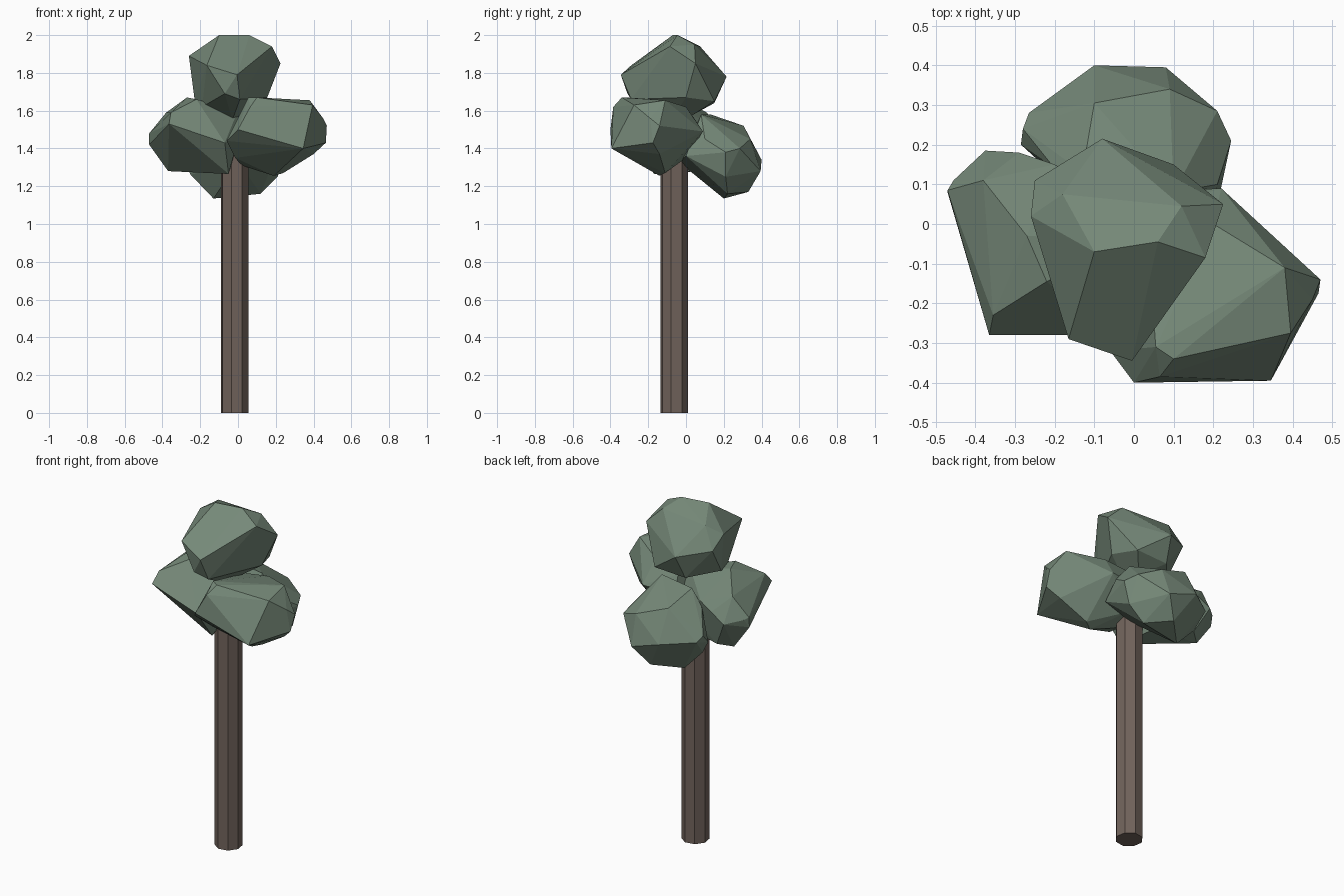
import bpy, bmesh
from math import radians
from mathutils import Matrix


def material(name, color):
    m = bpy.data.materials.new(name)
    m.diffuse_color = (*color, 1)
    return m


def finish(name, bm, mat):
    bmesh.ops.recalc_face_normals(bm, faces=bm.faces)
    me = bpy.data.meshes.new(name)
    bm.to_mesh(me)
    bm.free()
    me.materials.append(mat)
    ob = bpy.data.objects.new(name, me)
    bpy.context.collection.objects.link(ob)
    return ob


def leaf_clump(name, points):
    """Faceted boulder-like clump: convex hull of its corner points."""
    bm = bmesh.new()
    for p in points:
        bm.verts.new(p)
    bmesh.ops.convex_hull(bm, input=bm.verts)
    loose = [v for v in bm.verts if not v.link_faces]
    bmesh.ops.delete(bm, geom=loose, context='VERTS')
    bmesh.ops.dissolve_limit(bm, angle_limit=radians(4), verts=bm.verts, edges=bm.edges)
    return finish(name, bm, leaves)


leaves = material("leaves", (0.18, 0.25, 0.19))
bark = material("bark", (0.165, 0.125, 0.105))

# Trunk: eight-sided post, slightly off centre
bm = bmesh.new()
place = Matrix.Translation((-0.018, -0.062, 0.75)) @ Matrix.Rotation(radians(32), 4, 'Z')
bmesh.ops.create_cone(bm, cap_ends=True, segments=8, radius1=0.075, radius2=0.075,
                      depth=1.5, matrix=place)
finish("trunk", bm, bark)

# Crown clump
leaf_clump("top_leaves", [
    (-0.10, -0.07, 2.0), (0.06, -0.045, 2.0), (0.18, -0.085, 1.94), (0.12, 0.045, 1.95),
    (0.225, 0.05, 1.85), (-0.08, 0.215, 1.78), (-0.25, 0.11, 1.82), (-0.26, 0.02, 1.89),
    (-0.18, 0.075, 1.94), (-0.165, -0.29, 1.84), (-0.005, -0.345, 1.79), (-0.07, -0.31, 1.69),
    (-0.23, 0.0, 1.66), (-0.19, -0.1, 1.62), (0.01, -0.29, 1.66), (0.155, 0.0, 1.67),
    (0.10, 0.15, 1.65), (-0.10, 0.15, 1.64), (0.0, 0.04, 1.58), (-0.03, -0.08, 1.55)])

# Left clump
leaf_clump("left_leaves", [
    (-0.365, -0.28, 1.53), (-0.355, -0.23, 1.59), (-0.07, -0.28, 1.43), (-0.22, -0.145, 1.66),
    (-0.27, -0.03, 1.67), (-0.38, 0.11, 1.59), (-0.47, 0.085, 1.48), (-0.455, 0.11, 1.47),
    (-0.47, 0.08, 1.42), (-0.375, 0.185, 1.45), (-0.29, 0.18, 1.50), (-0.20, 0.15, 1.53),
    (-0.37, 0.08, 1.28), (-0.30, 0.14, 1.30), (-0.05, -0.17, 1.265), (-0.10, 0.05, 1.28),
    (0.0, -0.15, 1.45), (-0.04, 0.06, 1.40), (0.02, 0.0, 1.50), (0.0, -0.04, 1.60)])

# Right clump
leaf_clump("right_leaves", [
    (0.10, -0.34, 1.67), (0.055, -0.31, 1.67), (0.0, -0.40, 1.50), (-0.015, -0.22, 1.35),
    (0.345, -0.395, 1.40), (0.065, -0.385, 1.62), (0.395, -0.275, 1.63), (0.45, -0.19, 1.56),
    (0.38, -0.11, 1.655), (0.47, -0.14, 1.52), (0.465, -0.175, 1.43), (0.22, 0.09, 1.49),
    (0.20, 0.0, 1.62), (0.03, 0.03, 1.58), (-0.06, -0.32, 1.44), (0.40, -0.14, 1.37),
    (0.24, -0.11, 1.27), (0.19, -0.14, 1.255), (0.02, -0.10, 1.31), (0.05, 0.0, 1.35),
    (0.02, 0.08, 1.48)])

# Back clump
leaf_clump("back_leaves", [
    (-0.10, 0.40, 1.34), (0.08, 0.395, 1.28), (0.09, 0.34, 1.45), (-0.10, 0.305, 1.52),
    (0.21, 0.285, 1.40), (0.245, 0.21, 1.38), (0.21, 0.10, 1.45), (0.21, 0.21, 1.25),
    (-0.265, 0.28, 1.35), (-0.285, 0.20, 1.33), (-0.25, 0.20, 1.26), (-0.13, 0.20, 1.135),
    (0.12, 0.22, 1.16), (0.0, 0.33, 1.17), (-0.13, 0.13, 1.58), (0.10, 0.08, 1.58),
    (0.0, -0.04, 1.33), (0.20, 0.0, 1.36), (-0.12, 0.05, 1.42), (-0.20, 0.14, 1.50),
    (-0.28, 0.24, 1.38)])
